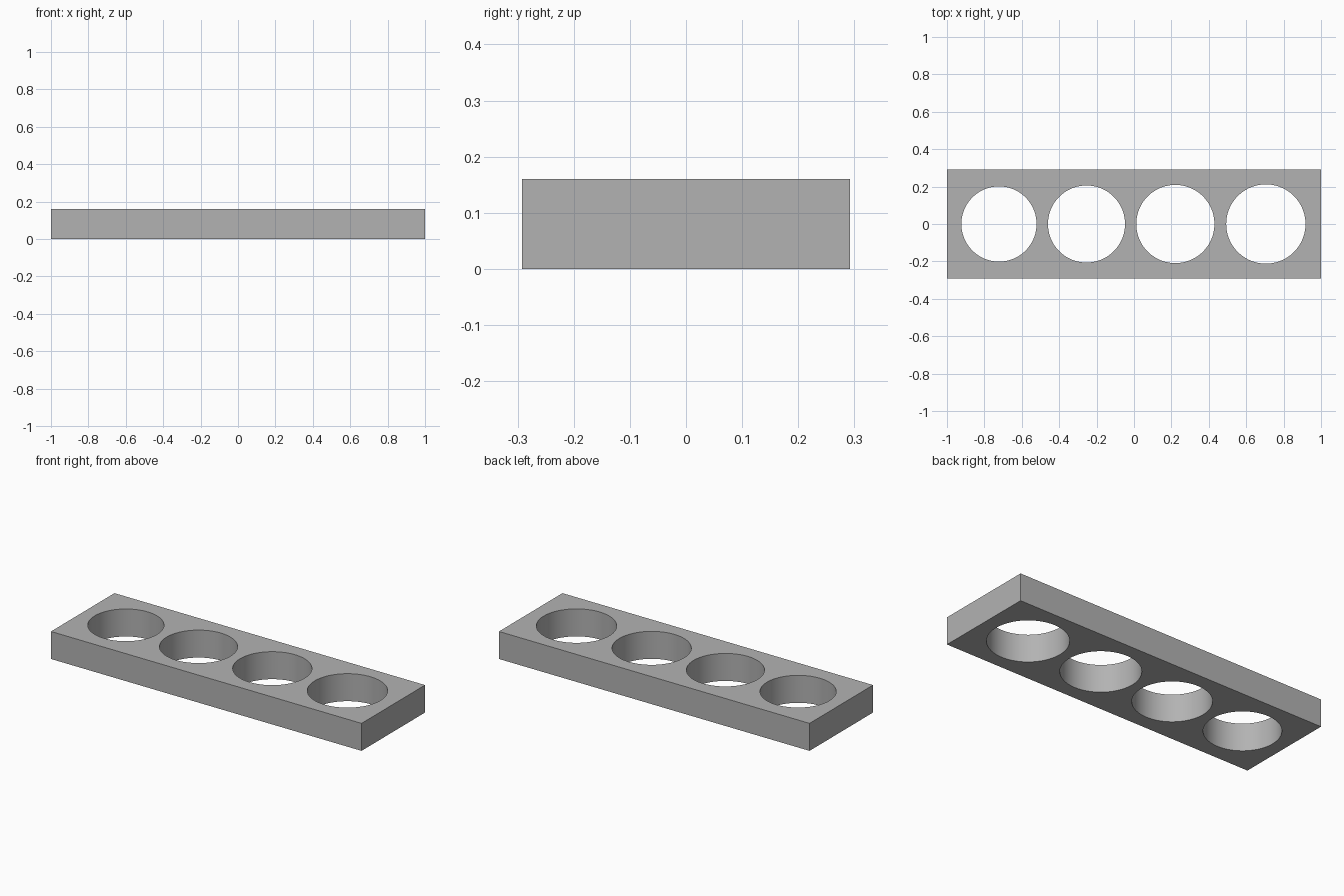
import bpy
import bmesh
import math

if "Cube" in bpy.data.objects:
    bpy.data.objects.remove(bpy.data.objects["Cube"], do_unlink=True)

HEIGHT, HALF_DEPTH, SEGMENTS = 0.16, 0.292, 96
# Holes as (centre x, radius), growing slightly from right to left
HOLES = [(-0.722, 0.201), (-0.254, 0.206), (0.221, 0.209), (0.705, 0.212)]

# Plain grey material
grey = bpy.data.materials.new("plain_grey")
grey.use_nodes = True
colour = (0.45, 0.45, 0.45, 1)
grey.diffuse_color = colour
grey.node_tree.nodes["Principled BSDF"].inputs["Base Color"].default_value = colour


def add_loop(bm, points):
    verts = [bm.verts.new((x, y, 0)) for x, y in points]
    return [bm.edges.new((v, verts[i - 1])) for i, v in enumerate(verts)]


# Flat outline with round openings
bm = bmesh.new()
edges = add_loop(bm, [(-1, -HALF_DEPTH), (1, -HALF_DEPTH), (1, HALF_DEPTH), (-1, HALF_DEPTH)])
for cx, radius in HOLES:
    angles = [math.tau * i / SEGMENTS for i in range(SEGMENTS)]
    edges += add_loop(bm, [(cx + radius * math.cos(a), radius * math.sin(a)) for a in angles])
bmesh.ops.triangle_fill(bm, edges=edges, use_beauty=True, use_dissolve=False)

# Raise the outline into a solid block
base = bm.faces[:]
raised = bmesh.ops.extrude_face_region(bm, geom=base, use_keep_orig=True)
top = [g for g in raised["geom"] if isinstance(g, bmesh.types.BMVert)]
bmesh.ops.translate(bm, verts=top, vec=(0, 0, HEIGHT))
bmesh.ops.recalc_face_normals(bm, faces=bm.faces[:])

mesh = bpy.data.meshes.new("holder_block")
bm.to_mesh(mesh)
bm.free()
mesh.materials.append(grey)
block = bpy.data.objects.new("holder_block", mesh)
bpy.context.collection.objects.link(block)

# Smooth hole walls, sharp rims and corners
bpy.ops.object.select_all(action="DESELECT")
block.select_set(True)
bpy.context.view_layer.objects.active = block
bpy.ops.object.shade_smooth_by_angle(angle=math.radians(30))
